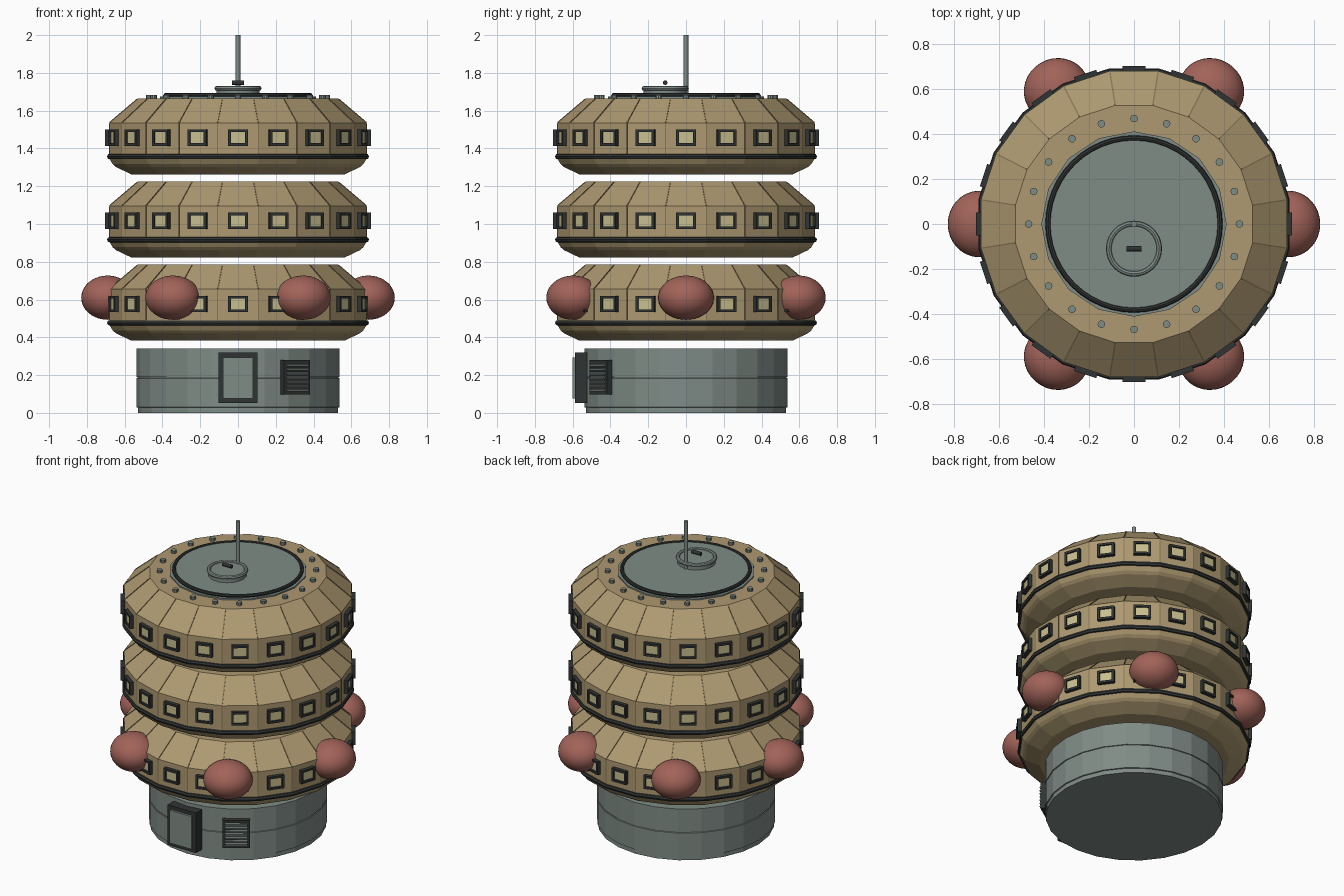
import bpy, bmesh, math
from mathutils import Matrix, Vector

if "Cube" in bpy.data.objects:
    bpy.data.objects.remove(bpy.data.objects["Cube"])


def mat(name, r, g, b):
    m = bpy.data.materials.new(name)
    m.diffuse_color = (r, g, b, 1)
    m.use_nodes = True
    m.node_tree.nodes["Principled BSDF"].inputs["Base Color"].default_value = m.diffuse_color
    return m


TAN = mat("tan_panel", 0.42, 0.32, 0.165)
SEAM = mat("brown_seam", 0.24, 0.18, 0.09)
GREY = mat("grey_metal", 0.215, 0.262, 0.24)
DARK = mat("dark_trim", 0.03, 0.034, 0.034)
PANE = mat("pale_window", 0.58, 0.52, 0.27)
RED = mat("dusty_red", 0.36, 0.125, 0.10)


def finish(name, bm, material, smooth=False):
    bmesh.ops.recalc_face_normals(bm, faces=bm.faces)
    me = bpy.data.meshes.new(name)
    bm.to_mesh(me)
    bm.free()
    me.materials.append(material)
    ob = bpy.data.objects.new(name, me)
    bpy.context.collection.objects.link(ob)
    if smooth:
        for p in me.polygons:
            p.use_smooth = True
    return ob


def lathe(name, profile, n, material, offset=0.0, z=0.0, centre=(0, 0), closed=False):
    """Spin a (radius, height) profile; capped unless the profile is a closed loop."""
    bm = bmesh.new()
    rings = []
    for r, h in profile:
        rings.append([bm.verts.new((centre[0] + r * math.cos(offset + math.tau * i / n),
                                    centre[1] + r * math.sin(offset + math.tau * i / n),
                                    z + h)) for i in range(n)])
    pairs = list(zip(rings, rings[1:]))
    if closed:
        pairs.append((rings[-1], rings[0]))
    else:
        bm.faces.new(rings[0])
        bm.faces.new(rings[-1])
    for a, b in pairs:
        for i in range(n):
            j = (i + 1) % n
            bm.faces.new((a[i], a[j], b[j], b[i]))
    return finish(name, bm, material)


def torus(name, r, t, z, n, material, centre=(0, 0)):
    loop = [(r + t * math.cos(k * math.tau / 8), t * math.sin(k * math.tau / 8)) for k in range(8)]
    return lathe(name, loop, n, material, z=z, centre=centre, closed=True)


def add_box(bm, angle, radius, z, size, tilt=0.0):
    """Box facing outward at an angle; size = (depth, width, height)."""
    m = (Matrix.Rotation(angle, 4, 'Z') @ Matrix.Translation((radius, 0, z))
         @ Matrix.Rotation(tilt, 4, 'Y') @ Matrix.Diagonal((*size, 1)))
    bmesh.ops.create_cube(bm, size=1, matrix=m)


def add_frame(bm, angle, radius, z, depth, w, h, bar):
    """Four bars around an opening."""
    rot = Matrix.Rotation(angle, 4, 'Z')
    for s in (-1, 1):
        for dy, dz, sw, sh in ((s * (w - bar) / 2, 0, bar, h),
                               (0, s * (h - bar) / 2, w - 2 * bar, bar)):
            m = rot @ Matrix.Translation((radius, dy, z + dz)) @ Matrix.Diagonal((depth, sw, sh, 1))
            bmesh.ops.create_cube(bm, size=1, matrix=m)


N = 20
STEP = math.tau / N
FRONT = -math.pi / 2

# Three habitat tiers, each with a trim band, windows and panel seams
for t, z0 in enumerate((0.382, 0.822, 1.262), 1):
    lathe(f"tier_{t}_body",
          [(0.57, 0), (0.655, 0.04), (0.672, 0.055), (0.69, 0.085), (0.69, 0.273), (0.535, 0.403)],
          N, TAN, offset=STEP / 2, z=z0)
    lathe(f"tier_{t}_band",
          [(0.68, 0.08), (0.697, 0.083), (0.702, 0.095), (0.697, 0.107), (0.68, 0.11)],
          N, DARK, offset=STEP / 2, z=z0, closed=True)
    frames, panes, seams = bmesh.new(), bmesh.new(), bmesh.new()
    slope = math.hypot(0.155, 0.13)
    for i in range(N):
        a = i * STEP
        add_frame(frames, a, 0.69, z0 + 0.195, 0.03, 0.104, 0.086, 0.014)
        add_box(panes, a, 0.686, z0 + 0.195, (0.018, 0.078, 0.06))
        add_box(seams, a + STEP / 2, 0.6885, z0 + 0.19, (0.006, 0.006, 0.162))
        add_box(seams, a + STEP / 2, 0.6125, z0 + 0.338, (0.006, 0.006, slope * 0.96),
                tilt=-math.atan2(0.155, 0.13))
    finish(f"tier_{t}_window_frames", frames, DARK)
    finish(f"tier_{t}_window_panes", panes, PANE)
    finish(f"tier_{t}_panel_seams", seams, SEAM)

# Six rounded pods on the lowest tier
for k in range(6):
    bm = bmesh.new()
    m = (Matrix.Rotation(k * math.tau / 6, 4, 'Z') @ Matrix.Translation((0.69, 0, 0.61))
         @ Matrix.Diagonal((0.14, 0.148, 0.117, 1)))
    bmesh.ops.create_uvsphere(bm, u_segments=32, v_segments=20, radius=1, matrix=m)
    finish(f"pod_{k + 1}", bm, RED, smooth=True)

# Base drum with a foot rim and a horizontal joint
lathe("base_drum",
      [(0.53, 0), (0.53, 0.028), (0.537, 0.03), (0.537, 0.183), (0.532, 0.185),
       (0.532, 0.189), (0.537, 0.191), (0.537, 0.342)], 24, GREY)

# Door on the front
bm = bmesh.new()
add_frame(bm, FRONT, 0.555, 0.186, 0.066, 0.208, 0.265, 0.024)
finish("door_frame", bm, DARK)
bm = bmesh.new()
add_box(bm, FRONT, 0.563, 0.186, (0.078, 0.16, 0.217))
finish("door_panel", bm, GREY)

# Louvred vent beside the door
VENT = FRONT + math.radians(34)
bm = bmesh.new()
add_box(bm, VENT, 0.54, 0.188, (0.04, 0.165, 0.182))
finish("vent_box", bm, DARK)
bm = bmesh.new()
for i in range(7):
    add_box(bm, VENT, 0.561, 0.122 + i * 0.022, (0.018, 0.136, 0.011), tilt=0.35)
finish("vent_slats", bm, GREY)

# Roof plate with sealing ring and bolts
lathe("roof_plate", [(0.413, 1.655), (0.413, 1.674)], 16, GREY)
lathe("roof_disc", [(0.38, 1.67), (0.38, 1.686)], 48, GREY)
torus("roof_ring", 0.383, 0.012, 1.682, 48, DARK)
for i in range(N):
    a = i * STEP
    lathe(f"roof_bolt_{i + 1}", [(0.017, 1.664), (0.017, 1.684)], 10, GREY,
          centre=(0.47 * math.cos(a), 0.47 * math.sin(a)))

# Hatch with rim and handle, and the antenna mast
HATCH = (0, -0.11)
lathe("hatch_lid", [(0.115, 1.68), (0.115, 1.722)], 32, GREY, centre=HATCH)
torus("hatch_rim", 0.112, 0.013, 1.718, 32, GREY, centre=HATCH)
bm = bmesh.new()
bmesh.ops.create_cone(bm, cap_ends=True, segments=12, radius1=0.012, radius2=0.012, depth=0.066,
                      matrix=Matrix.Translation((0, -0.11, 1.748)) @ Matrix.Rotation(math.pi / 2, 4, 'Y'))
finish("hatch_handle", bm, DARK)
lathe("antenna_mast", [(0.013, 1.68), (0.013, 2.0)], 12, GREY)
